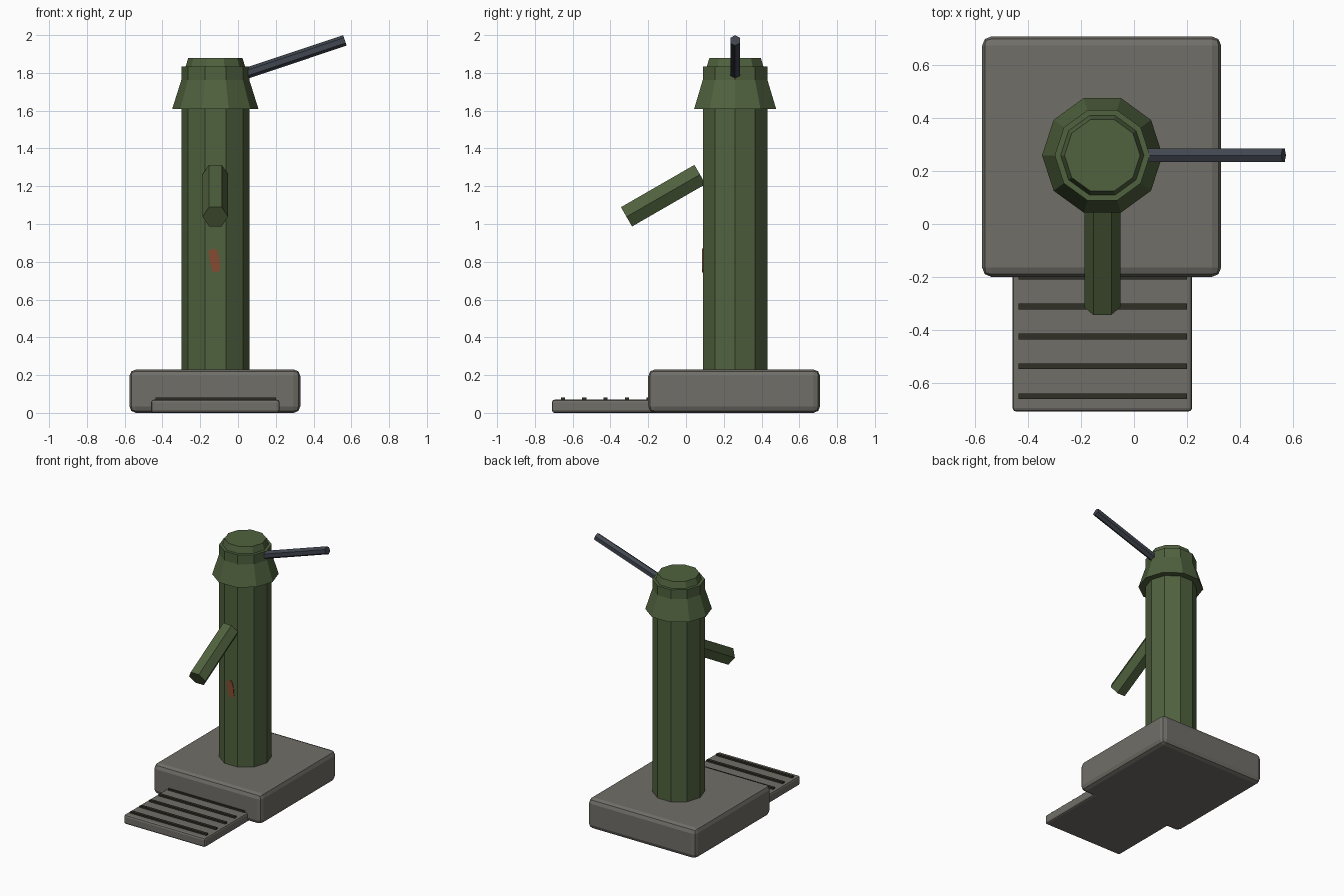
import bpy, bmesh, math
from mathutils import Vector, Matrix

if "Cube" in bpy.data.objects:
    bpy.data.objects.remove(bpy.data.objects["Cube"])


def material(name, rgb):
    m = bpy.data.materials.new(name)
    m.diffuse_color = (*rgb, 1)
    m.use_nodes = True
    m.node_tree.nodes["Principled BSDF"].inputs["Base Color"].default_value = m.diffuse_color
    return m


GREEN = material("dark green paint", (0.080, 0.120, 0.048))
STONE = material("grey stone", (0.165, 0.157, 0.138))
IRON = material("blue grey iron", (0.052, 0.062, 0.080))
GRATE = material("dark grate", (0.030, 0.029, 0.019))
RUST = material("rust", (0.235, 0.070, 0.032))


def finish(name, bm, mat):
    bmesh.ops.recalc_face_normals(bm, faces=bm.faces)
    mesh = bpy.data.meshes.new(name)
    bm.to_mesh(mesh)
    bm.free()
    mesh.materials.append(mat)
    obj = bpy.data.objects.new(name, mesh)
    bpy.context.collection.objects.link(obj)
    return obj


def box(name, lo, hi, mat, bevel=0, segments=2):
    lo, hi = Vector(lo), Vector(hi)
    bm = bmesh.new()
    bmesh.ops.create_cube(bm, size=1, matrix=Matrix.Translation((lo + hi) / 2)
                          @ Matrix.Diagonal((*(hi - lo), 1)))
    if bevel:
        bmesh.ops.bevel(bm, geom=bm.edges[:], offset=bevel, segments=segments,
                        profile=0.5, affect='EDGES')
    return finish(name, bm, mat)


def rod(name, start, end, r1, r2, sides, side_axis, mat):
    """Prism or frustum between two points, with a corner along side_axis."""
    a, b = Vector(start), Vector(end)
    d = (b - a).normalized()
    u = Vector(side_axis)
    u = (u - d * u.dot(d)).normalized()
    v = d.cross(u)
    bm = bmesh.new()
    rings = []
    for p, r in ((a, r1), (b, r2)):
        rings.append([bm.verts.new(p + r * (u * math.cos(t) + v * math.sin(t)))
                      for t in (2 * math.pi * i / sides for i in range(sides))])
    for i in range(sides):
        j = (i + 1) % sides
        bm.faces.new((rings[0][i], rings[0][j], rings[1][j], rings[1][i]))
    for ring in rings:
        bm.faces.new(ring)
    return finish(name, bm, mat)


CX, CY = -0.12, 0.26

# Stone base and drain tray
box("stone_base", (-0.575, -0.20, 0), (0.33, 0.71, 0.23), STONE, 0.035)
box("drain_tray", (-0.46, -0.71, 0), (0.22, -0.15, 0.07), STONE, 0.014)

# Grate bars across the tray
for i in range(5):
    y = -0.652 + i * 0.1132
    box(f"grate_bar_{i + 1}", (-0.438, y - 0.011, 0.06), (0.20, y + 0.011, 0.082), GRATE)

# Pump column and flared cap
rod("pump_column", (CX, CY, 0.20), (CX, CY, 1.833), 0.18, 0.18, 10, (1, 0, 0), GREEN)
rod("pump_cap", (CX, CY, 1.61), (CX, CY, 1.88), 0.228, 0.143, 10, (1, 0, 0), GREEN)

# Sloping spout
rod("spout", (CX, 0.074, 1.262), (CX, -0.315, 1.038), 0.068, 0.068, 6, (1, 0, 0), GREEN)

# Pump handle
rod("pump_handle", (0.0, CY, 1.783), (0.566, CY, 1.972), 0.029, 0.029, 6, (0, 0, 1), IRON)

# Thin rust patch on the front of the column
outline = [(-0.156, 0.855), (-0.142, 0.866), (-0.114, 0.869), (-0.099, 0.825),
           (-0.093, 0.760), (-0.108, 0.743), (-0.135, 0.748), (-0.149, 0.800)]
front = CY - 0.18 * math.cos(math.pi / 10)
bm = bmesh.new()
face = bm.faces.new([bm.verts.new((x, front + 0.002, z)) for x, z in outline])
ext = bmesh.ops.extrude_face_region(bm, geom=[face])["geom"]
bmesh.ops.translate(bm, vec=(0, -0.006, 0),
                    verts=[g for g in ext if isinstance(g, bmesh.types.BMVert)])
finish("rust_patch", bm, RUST)
